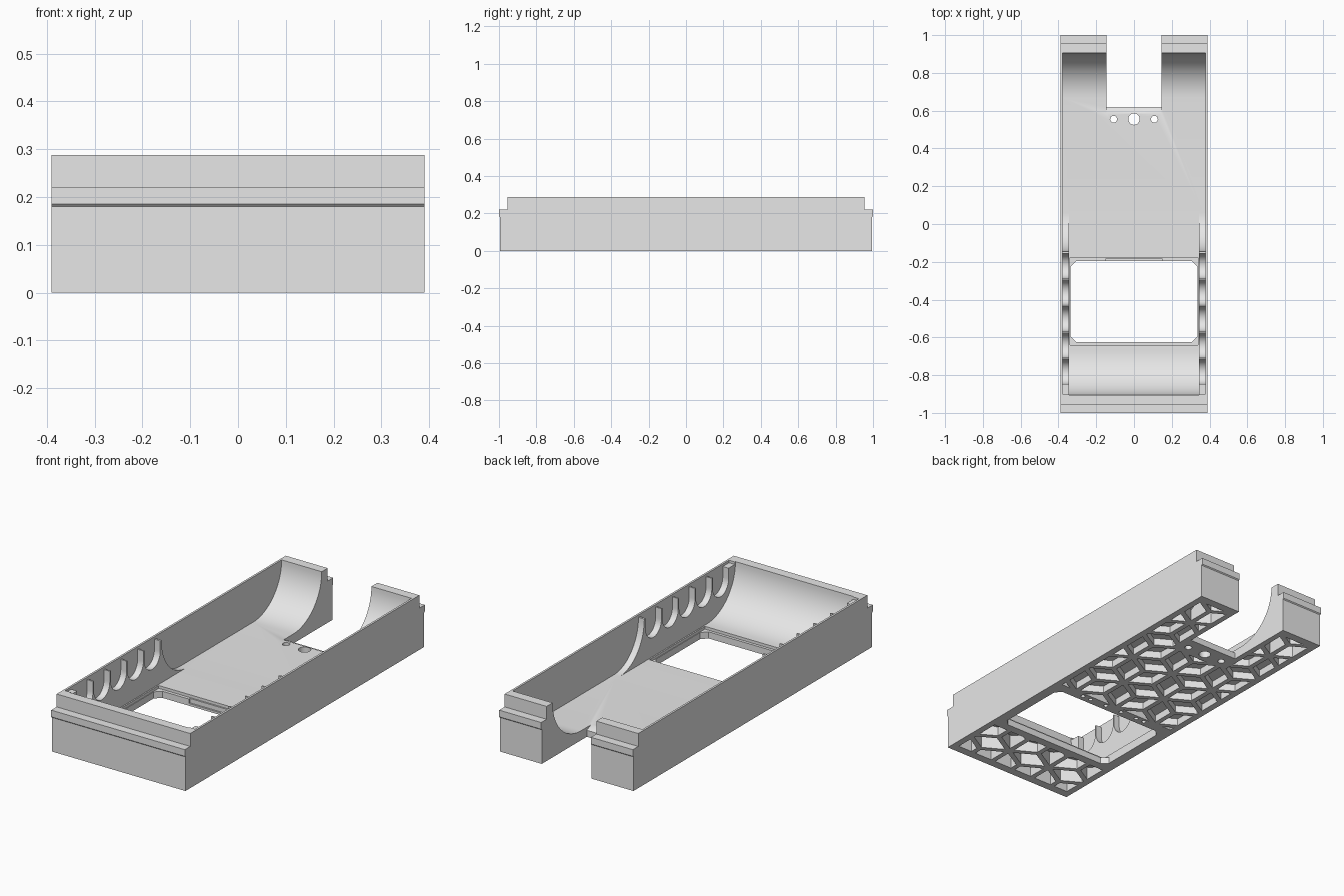
import bpy, bmesh
from math import sin, cos, pi, radians, sqrt
from mathutils import Vector

if "Cube" in bpy.data.objects:
    bpy.data.objects.remove(bpy.data.objects["Cube"], do_unlink=True)

grey = bpy.data.materials.new("plain grey")
grey.use_nodes = True
grey.diffuse_color = (0.8, 0.8, 0.8, 1)
grey.node_tree.nodes["Principled BSDF"].inputs["Base Color"].default_value = (0.8, 0.8, 0.8, 1)

HALF, FLOOR, TOP = 0.39, 0.05, 0.288   # half width, tray floor, rim height
WALL, THICK = 0.379, 0.345             # inner faces of the thin and thick walls
END = 0.905                            # inner face of the end walls


def add_prisms(name, outlines, axis, low, high):
    """One object of closed outlines extruded along an axis."""
    place = {"x": lambda p, d: (d, p[0], p[1]),
             "y": lambda p, d: (p[0], d, p[1]),
             "z": lambda p, d: (p[0], p[1], d)}[axis]
    bm = bmesh.new()
    for pts in outlines:
        face = bm.faces.new([bm.verts.new(place(p, low)) for p in pts])
        out = bmesh.ops.extrude_face_region(bm, geom=[face])
        verts = [g for g in out["geom"] if isinstance(g, bmesh.types.BMVert)]
        bmesh.ops.translate(bm, verts=verts, vec=Vector(place((0, 0), high - low)))
    bmesh.ops.recalc_face_normals(bm, faces=bm.faces)
    mesh = bpy.data.meshes.new(name)
    bm.to_mesh(mesh)
    bm.free()
    mesh.materials.append(grey)
    ob = bpy.data.objects.new(name, mesh)
    bpy.context.collection.objects.link(ob)
    return ob


def boolean(ob, cutter, operation="DIFFERENCE"):
    """Apply a boolean and discard the helper."""
    cutter.hide_render = True
    mod = ob.modifiers.new("cut", "BOOLEAN")
    mod.operation, mod.object, mod.solver = operation, cutter, "EXACT"
    mod.use_self = False
    bpy.context.view_layer.objects.active = ob
    bpy.ops.object.modifier_apply(modifier=mod.name)
    bpy.data.objects.remove(cutter, do_unlink=True)


def arc(cy, cz, ry, rz, start, stop, n=20):
    angles = [radians(start + (stop - start) * i / n) for i in range(n + 1)]
    return [(cy + ry * cos(a), cz + rz * sin(a)) for a in angles]


def rect(x0, x1, y0, y1):
    return [(x0, y0), (x1, y0), (x1, y1), (x0, y1)]


def circle(x, y, r, n=24):
    return arc(x, y, r, r, 0, 360 - 360 / n, n - 1)


# Outer block with a stepped lip at each end
half_outline = [(0.995, 0), (0.995, 0.18), (1, 0.185), (1, 0.22), (0.955, 0.22), (0.955, TOP)]
outline = half_outline + [(-y, z) for y, z in reversed(half_outline)]
tray = add_prisms("tray_body", [outline], "x", -HALF, HALF)

# Wide hollow, with a swept end where the thick side walls begin
R = TOP - FLOOR
wide = [(-0.9, 0.4), (-0.9, 0.275)] + arc(0.06, 0.275, 0.205, 0.275 - FLOOR, 180, 270)
wide += arc(END - R, TOP, R, R, 270, 360) + [(END, 0.4)]
boolean(tray, add_prisms("wide_hollow", [wide], "x", -WALL, WALL))

# Narrow hollow between the thick walls, curved up at the front
narrow = [(-END, 0.4)] + arc(R - END, TOP, R, R, 180, 270) + [(0.1, FLOOR), (0.1, 0.4)]
boolean(tray, add_prisms("narrow_hollow", [narrow], "x", -THICK, THICK))

# Row of rounded scallops in the thick walls
scallops = []
for i in range(5):
    y = -0.222 - 0.14 * i
    scallops.append(arc(y, 0.22, 0.066, 0.07, 180, 360) + [(y + 0.066, 0.4), (y - 0.066, 0.4)])
for side in (-1, 1):
    boolean(tray, add_prisms("scallops", scallops, "x", *sorted((side * 0.33, side * WALL))))

# Rear notch with a sloping edge on the floor
boolean(tray, add_prisms("rear_notch", [rect(-0.145, 0.145, 0.62, 1.2)], "z", -0.1, 0.5))
slope = [(0.585, FLOOR), (0.64, FLOOR - 0.025), (0.64, 0.1), (0.585, 0.1)]
boolean(tray, add_prisms("notch_slope", [slope], "x", -0.145, 0.145))

# Window with clipped corners, a rebate around it and shallow slots
x, y0, y1, c = 0.335, -0.625, -0.195, 0.03
window = [(x - c, y0), (x, y0 + c), (x, y1 - c), (x - c, y1),
          (c - x, y1), (-x, y1 - c), (-x, y0 + c), (c - x, y0)]
boolean(tray, add_prisms("window", [window], "z", -0.1, 0.4))
boolean(tray, add_prisms("window_rebate", [rect(-0.338, 0.338, -0.64, -0.178)], "z", 0.035, 0.2))
boolean(tray, add_prisms("window_slot", [rect(-0.15, 0.15, -0.2, -0.186)], "z", 0.012, 0.1))

# Fixing holes beside the notch
holes = [circle(-0.108, 0.555, 0.018), circle(0, 0.555, 0.03), circle(0.108, 0.555, 0.018)]
boolean(tray, add_prisms("fixing_holes", holes, "z", -0.1, 0.2))

# Underside pockets: hexagons split into three rhombi, separated by ribs
S, RIB = 0.15, 0.013
rhombi = []
for row in range(-5, 6):
    for col in range(-3, 4):
        centre = Vector((sqrt(3) * S * (col + 0.5 * (row % 2)), 1.5 * S * row))
        for k in range(3):
            a, b = [Vector((cos(t), sin(t))) * S
                    for t in (pi / 6 + k * 2 * pi / 3, pi / 6 + (k + 1) * 2 * pi / 3)]
            mid = centre + (a + b) / 2
            scale = 1 - 2 * RIB / (S * sin(pi / 3))
            # Each rhombus spans the hexagon centre, two sides and the far corner
            corners = [centre, centre + a, centre + a + b, centre + b]
            rhombi.append([mid + (p - mid) * scale for p in corners])
pockets = add_prisms("pockets", rhombi, "z", -0.02, 0.3)

# Space the pockets may fill: beneath the floor skin, clear of the frames
SKIN = 0.012
core_line = [(-0.95, -0.01), (-0.95, 0.16), (-END - SKIN, 0.16)]
core_line += arc(R - END, TOP, R + SKIN, R + SKIN, 212, 270)
core_line += arc(END - R, TOP, R + SKIN, R + SKIN, 270, 328)
core_line += [(END + SKIN, 0.16), (0.95, 0.16), (0.95, -0.01)]
core = add_prisms("pocket_space", [core_line], "x", -0.355, 0.355)
keep_solid = [rect(-0.5, 0.5, -0.67, -0.14), rect(-0.175, 0.175, 0.5, 1.1)]
boolean(core, add_prisms("frames", keep_solid, "z", -0.1, 0.4))
boolean(pockets, core, "INTERSECT")
boolean(tray, pockets)

# Small blind holes along the frame behind the window
pins = [circle(0.05 * i, -0.162, 0.011, 16) for i in (-4, -3, -1, 1, 3, 4)]
boolean(tray, add_prisms("pin_holes", pins, "z", -0.1, 0.03))

# Crisp edges, smooth curves
bpy.ops.object.select_all(action="DESELECT")
tray.select_set(True)
bpy.context.view_layer.objects.active = tray
bpy.ops.object.shade_smooth_by_angle(angle=radians(25))
